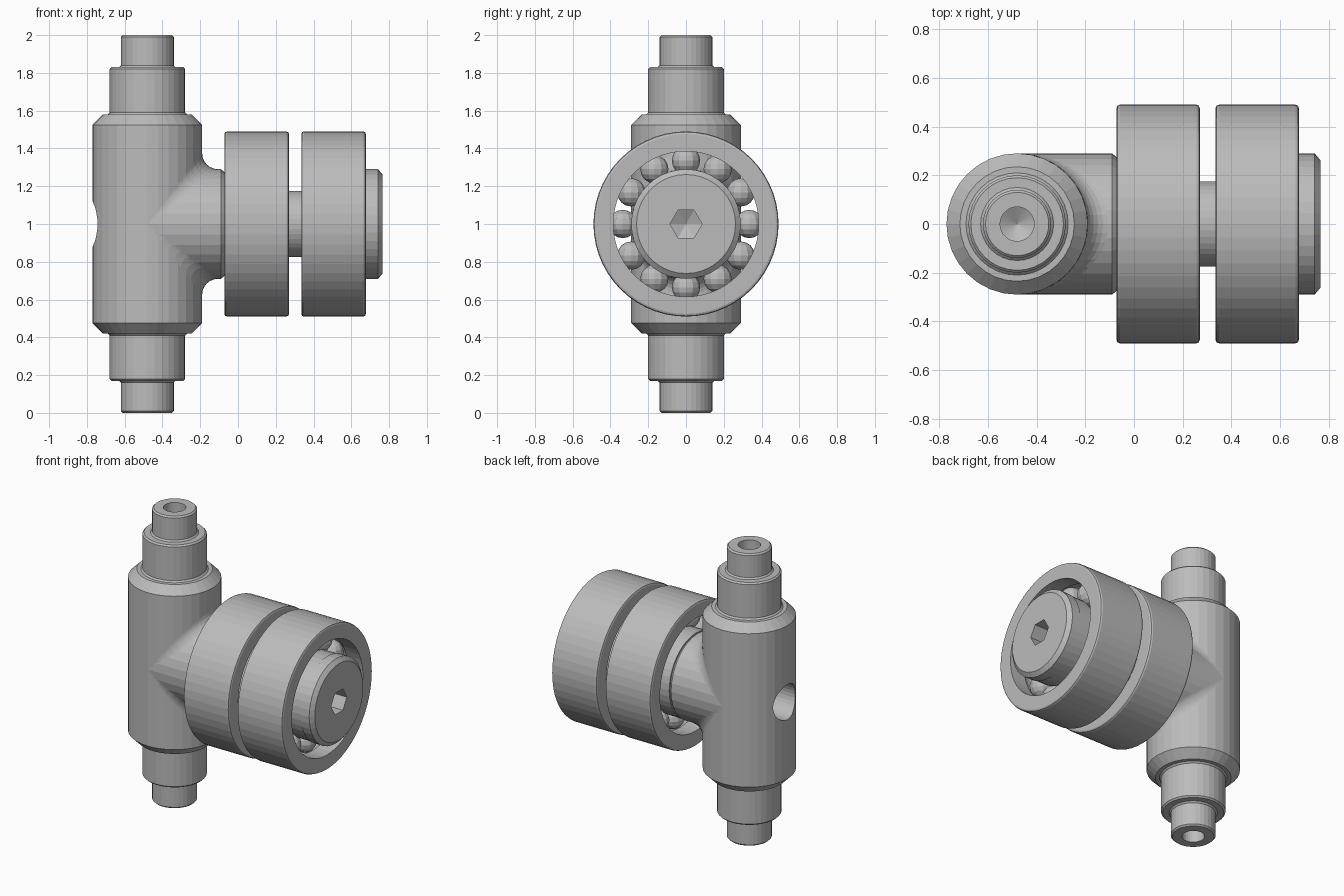
import bpy, bmesh, math
from mathutils import Vector

cube = bpy.data.objects.get("Cube")
if cube:
    bpy.data.objects.remove(cube, do_unlink=True)

steel = bpy.data.materials.new("steel grey")
steel.use_nodes = True
GREY = (0.5, 0.5, 0.5, 1)
steel.diffuse_color = GREY
steel.node_tree.nodes["Principled BSDF"].inputs["Base Color"].default_value = GREY

COL_X, MID, R = -0.48, 1.0, 0.29


def finish(bm, name):
    bmesh.ops.remove_doubles(bm, verts=bm.verts, dist=1e-5)
    bmesh.ops.recalc_face_normals(bm, faces=bm.faces)
    mesh = bpy.data.meshes.new(name)
    bm.to_mesh(mesh)
    bm.free()
    mesh.materials.append(steel)
    obj = bpy.data.objects.new(name, mesh)
    bpy.context.collection.objects.link(obj)
    return obj


def loft(bm, rings, closed):
    """Join rows of points with quads; each row is itself a closed loop."""
    rows = [[bm.verts.new(p) for p in ring] for ring in rings]
    n = len(rows[0])
    for i in range(len(rows) if closed else len(rows) - 1):
        a, b = rows[i], rows[(i + 1) % len(rows)]
        for j in range(n):
            k = (j + 1) % n
            bm.faces.new((a[j], a[k], b[k], b[j]))


def lathe(name, profile, axis, segs, closed=False):
    """Revolve (radius, position) points around the column or bolt axis."""
    def place(r, h, t):
        c, s = r * math.cos(t), r * math.sin(t)
        return Vector((COL_X + c, s, h) if axis == "z" else (h, c, MID + s))
    bm = bmesh.new()
    angles = [2 * math.pi * i / segs for i in range(segs)]
    loft(bm, [[place(r, h, t) for t in angles] for r, h in profile], closed)
    return finish(bm, name)


def cut(obj, cutter):
    mod = obj.modifiers.new("cut", "BOOLEAN")
    mod.operation, mod.object, mod.solver = "DIFFERENCE", cutter, "EXACT"
    bpy.context.view_layer.objects.active = obj
    bpy.ops.object.modifier_apply(modifier=mod.name)
    bpy.data.objects.remove(cutter, do_unlink=True)


# Stepped column, symmetric about mid height, with drilled ends
half = [(0, 1.8), (0.07, 1.84), (0.07, 2), (0.13, 2), (0.14, 1.99),
        (0.14, 1.84), (0.15, 1.83), (0.19, 1.83), (0.2, 1.82),
        (0.2, 1.59), (0.21, 1.58), (0.235, 1.58), (R, 1.525)]
profile = half + [(r, 2 - z) for r, z in reversed(half)]
column = lathe("column", profile, "z", 32)
side_hole = lathe("side_hole_cutter",
                  [(0, -0.9), (0.12, -0.9), (0.12, -0.57), (0, -0.52)], "x", 32)
cut(column, side_hole)

# Side stub that carries the bearings
lathe("side_stub", [(0, -0.47), (R, -0.47), (R, -0.09), (0.275, -0.072), (0, -0.072)],
      "x", 32)


# Concave blends where the stub meets the column, above and below
def blend(name, side):
    rings = []
    for i in range(25):
        t = math.pi * (i / 24 - 0.5)
        y, c = R * math.sin(t), R * math.cos(t)
        f = 0.085 * c / R
        section = [(c - 0.03 * c / R, c - 0.03 * c / R)]
        for j in range(7):
            a = math.pi / 2 * j / 6
            section.append((c + f * (1 - math.cos(a)), c + f * (1 - math.sin(a))))
        rings.append([Vector((COL_X + u, y, MID + side * w)) for u, w in section])
    bm = bmesh.new()
    loft(bm, rings, False)
    finish(bm, name)


blend("upper_blend", 1)
blend("lower_blend", -1)

# Bearings: grooved outer ring, grooved inner ring, twelve balls
WIDTH, PITCH, BALL, GROOVE = 0.342, 0.335, 0.075, 0.078


def groove(mid, edge, sign):
    span = math.acos((edge - PITCH) * sign / GROOVE)
    angles = [span * (k / 4 - 1) for k in range(9)]
    return [(PITCH + sign * GROOVE * math.cos(a), mid + GROOVE * math.sin(a))
            for a in angles]


def bearing(label, x0):
    x1, mid, b = x0 + WIDTH, x0 + WIDTH / 2, 0.014
    outer = [(0.385, x0)] + groove(mid, 0.385, 1) + [
        (0.385, x1), (0.49 - b, x1), (0.486, x1 - 0.004), (0.49, x1 - b),
        (0.49, x0 + b), (0.486, x0 + 0.004), (0.49 - b, x0)]
    lathe(label + "_outer_ring", outer, "x", 56, True)
    inner = [(0.285, x0)] + groove(mid, 0.285, -1) + [
        (0.285, x1), (0.17, x1), (0.17, x0)]
    lathe(label + "_inner_ring", inner, "x", 40, True)
    bm = bmesh.new()
    for i in range(12):
        a = math.pi * i / 6
        ball = bmesh.ops.create_uvsphere(bm, u_segments=12, v_segments=8, radius=BALL)
        bmesh.ops.translate(bm, verts=ball["verts"], vec=(
            mid, PITCH * math.cos(a), MID + PITCH * math.sin(a)))
    finish(bm, label + "_balls")


bearing("near_bearing", -0.072)
bearing("far_bearing", 0.335)

# Bolt with a chamfered head and a hexagonal socket
bolt = lathe("bolt", [(0, -0.1), (0.175, -0.1), (0.175, 0.677), (R, 0.677),
                      (R, 0.742), (0.262, 0.765), (0, 0.765)], "x", 40)
socket = lathe("socket_cutter", [(0, 0.6), (0.085, 0.64), (0.085, 0.9), (0, 0.9)],
               "x", 6)
cut(bolt, socket)
